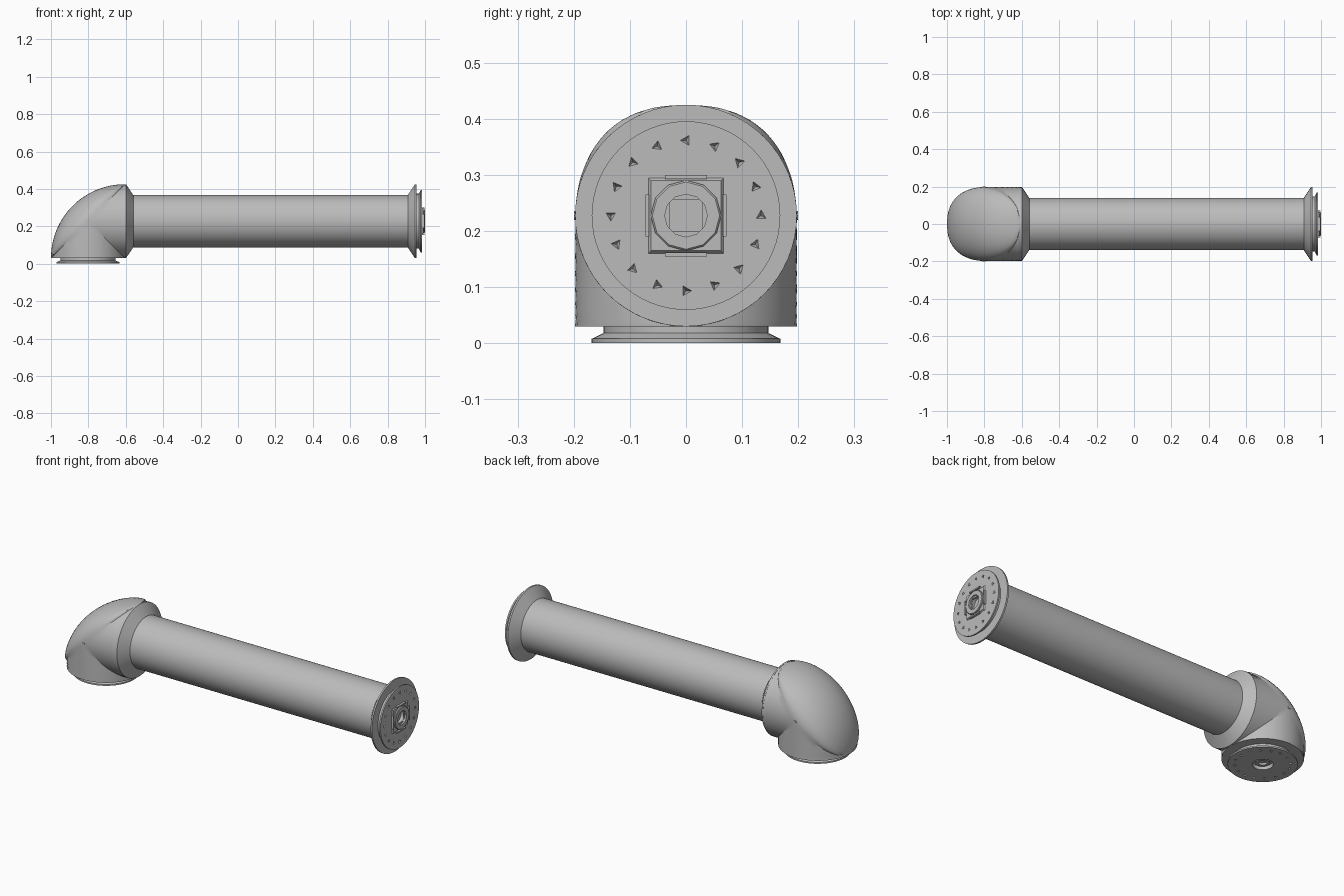
import bpy, bmesh
from math import sin, cos, pi, acos, radians
from mathutils import Matrix, Vector

if "Cube" in bpy.data.objects:
    bpy.data.objects.remove(bpy.data.objects["Cube"])

grey = bpy.data.materials.new("metal grey")
grey.use_nodes = True
grey.diffuse_color = (0.5, 0.5, 0.5, 1)
grey.node_tree.nodes["Principled BSDF"].inputs["Base Color"].default_value = (0.5, 0.5, 0.5, 1)

R = 0.1975           # elbow radius
BASE = 0.03          # underside of the elbow
AXIS = BASE + R      # height of the tube axis
CORNER = 2 * R - 1   # x of the inner elbow corner
ALONG_X = Matrix.Rotation(pi / 2, 4, 'Y')


def finish(bm, name, matrix=Matrix(), angle=30):
    bmesh.ops.remove_doubles(bm, verts=bm.verts, dist=1e-5)
    bmesh.ops.dissolve_degenerate(bm, edges=bm.edges, dist=1e-6)
    bmesh.ops.recalc_face_normals(bm, faces=bm.faces)
    bm.transform(matrix)
    mesh = bpy.data.meshes.new(name)
    bm.to_mesh(mesh)
    bm.free()
    mesh.materials.append(grey)
    mesh.shade_smooth()
    mesh.set_sharp_from_angle(angle=radians(angle))
    obj = bpy.data.objects.new(name, mesh)
    bpy.context.collection.objects.link(obj)
    return obj


def skin(bm, rings, closed):
    """Join equally long rings of points with quads."""
    rows = [[bm.verts.new(p) for p in ring] for ring in rings]
    pairs = list(zip(rows, rows[1:])) + ([(rows[-1], rows[0])] if closed else [])
    for a, b in pairs:
        for i in range(len(a)):
            j = (i + 1) % len(a)
            bm.faces.new((a[i], a[j], b[j], b[i]))
    return rows


def lathe(name, profile, matrix, segments=64, closed=False):
    """Turn a (radius, height) profile about z, then place it."""
    bm = bmesh.new()
    rings = [[(r * cos(2 * pi * i / segments), r * sin(2 * pi * i / segments), h)
              for i in range(segments)] for r, h in profile]
    skin(bm, rings, closed)
    return finish(bm, name, matrix)


def along_x(x):
    return Matrix.Translation((x, 0, AXIS)) @ ALONG_X


# Elbow: mitred cylinders inside, rounded dome outside, fanned about its corner
def section(theta):
    t = min(theta, pi / 2 - theta)
    r0 = 2 * R / (sin(t) + cos(t))
    phi = acos(max(-1, 1 - r0 * cos(t) / R))
    inner = [(R * (1 - cos(phi * i / 16)) / cos(t), R * sin(phi * i / 16)) for i in range(17)]
    y0 = inner[-1][1]
    outer = [(r0 + (2 * R - r0) * sin(pi * i / 24), y0 * cos(pi * i / 24)) for i in range(1, 13)]
    half = inner + outer
    loop = half + [(r, -y) for r, y in reversed(half[1:-1])]
    return [(CORNER - r * cos(theta), y, BASE + r * sin(theta)) for r, y in loop]


bm = bmesh.new()
rows = skin(bm, [section(pi / 2 * i / 32) for i in range(33)], False)
bm.faces.new(rows[0])
bm.faces.new(rows[-1])
finish(bm, "elbow", angle=25)

# Small side pins where the elbow cylinders meet
for side, tag in ((1, "left"), (-1, "right")):
    lathe(tag + "_pin", [(0, 0), (0.008, 0), (0.008, 0.006), (0, 0.006)],
          Matrix.Translation((R - 1, side * (R - 0.004), AXIS))
          @ Matrix.Rotation(-side * pi / 2, 4, 'X'), 8)

# Tube with its collar and flared flange
lathe("collar", [(0, 0), (R, 0), (R, 0.008), (0.14, 0.047), (0, 0.047)], along_x(CORNER - 0.002))
lathe("tube", [(0, 0), (0.14, 0), (0.14, 1.5), (0, 1.5)], along_x(-0.58))
lathe("flange", [(0, 0), (0.14, 0), (R, 0.038), (R, 0.047), (0, 0.047)], along_x(0.908))


# Connector disc with a socket and a ring of sixteen bolt pits
def connector(name, matrix, hole, depth):
    top = 0.03
    disc = lathe(name, [(0, 0), (0.147, 0), (0.147, 0.012), (0.168, 0.022), (0.168, top),
                        (hole, top), (hole, top - depth), (0, top - depth)], matrix)
    bm = bmesh.new()
    for i in range(16):
        place = Matrix.Rotation(2 * pi * i / 16, 4, 'Z') @ Matrix.Translation((0.134, 0, top))
        bmesh.ops.create_cone(bm, cap_ends=True, segments=3, radius1=0.001, radius2=0.019,
                              depth=0.02, matrix=place)
    cutter = finish(bm, name + "_pit_cutter", matrix)
    cutter.hide_render = True
    cut = disc.modifiers.new("pits", 'BOOLEAN')
    cut.operation = 'DIFFERENCE'
    cut.solver = 'EXACT'
    cut.object = cutter
    bpy.context.view_layer.objects.active = disc
    bpy.ops.object.modifier_apply(modifier=cut.name)
    bpy.data.objects.remove(cutter)
    disc.data.set_sharp_from_angle(angle=radians(30))


under = Matrix.Translation((R - 1, 0, BASE)) @ Matrix.Rotation(pi, 4, 'X')
connector("base_connector", under, 0.05, 0.02)
connector("end_connector", along_x(0.955), 0.038, 0.02)

# Ring inside the base socket
lathe("base_socket_ring", [(0.02, 0.008), (0.034, 0.008), (0.034, 0.022), (0.02, 0.022)],
      under, 24, True)

# End socket: square surround, raised ring and edge clips
lathe("end_socket_surround", [(0.04, 0), (0.095, 0), (0.088, 0.006), (0.04, 0.006)],
      along_x(0.985) @ Matrix.Rotation(pi / 4, 4, 'Z'), 4, True)
lathe("end_socket_ring", [(0.038, 0), (0.063, 0), (0.063, 0.012), (0.06, 0.015), (0.038, 0.015)],
      along_x(0.985), 12, True)
for i, tag in enumerate(("lower", "left", "upper", "right")):
    bm = bmesh.new()
    bmesh.ops.create_cube(bm, size=1, matrix=Matrix.Translation((0.069, 0, 0.006))
                          @ Matrix.Diagonal((0.007, 0.075, 0.012, 1)))
    finish(bm, tag + "_clip", along_x(0.985) @ Matrix.Rotation(i * pi / 2, 4, 'Z'))
